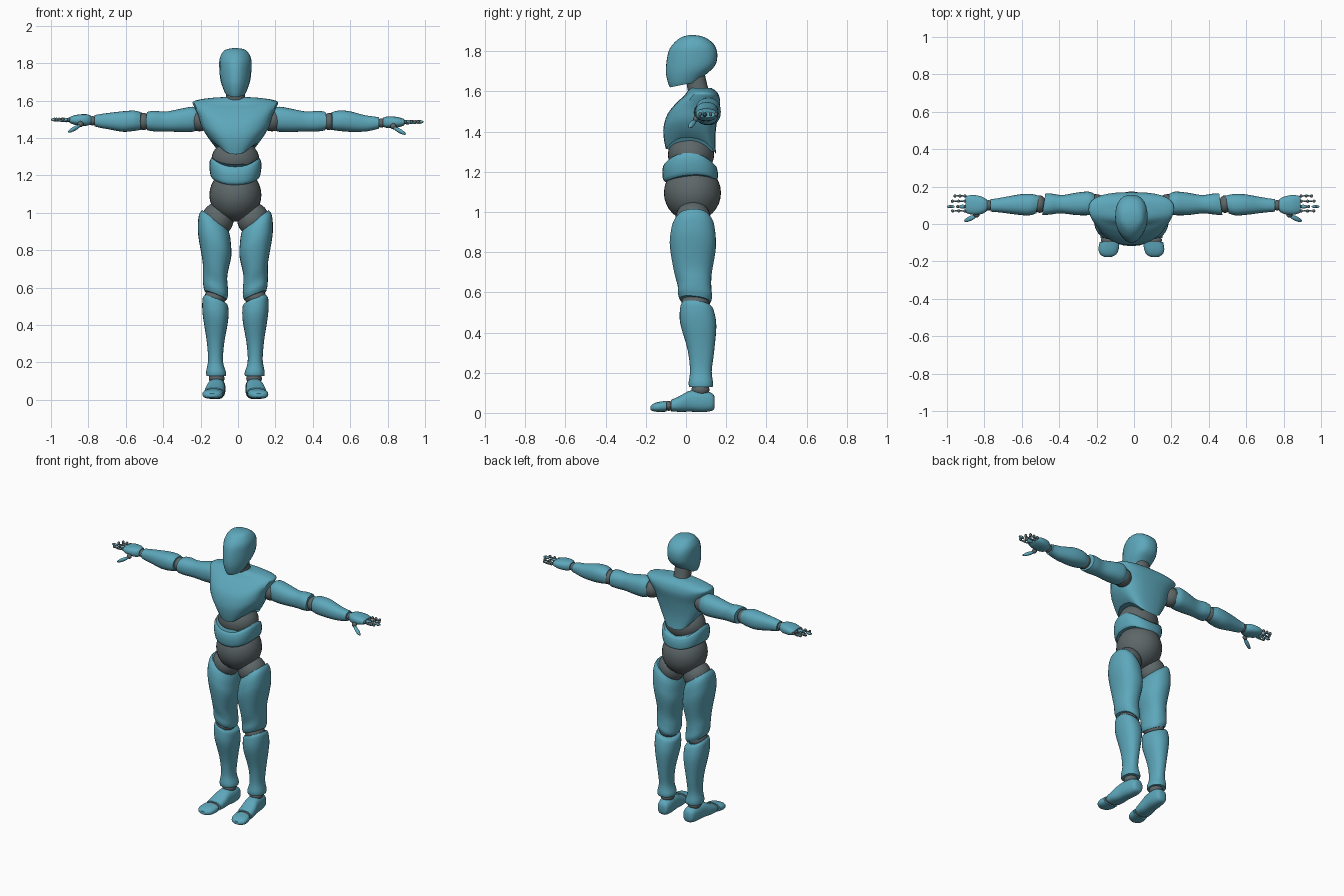
import bpy, bmesh, math
from mathutils import Vector

cube = bpy.data.objects.get("Cube")
if cube:
    bpy.data.objects.remove(cube)

CX = -0.014  # body centre line
made = []


def material(name, rgb):
    m = bpy.data.materials.new(name)
    m.use_nodes = True
    m.diffuse_color = (*rgb, 1)
    bsdf = m.node_tree.nodes["Principled BSDF"]
    bsdf.inputs["Base Color"].default_value = (*rgb, 1)
    bsdf.inputs["Roughness"].default_value = 0.6
    return m


TEAL = material("teal shell", (0.11, 0.39, 0.5))
GREY = material("grey joint", (0.11, 0.135, 0.14))


def finish(name, bm, mat):
    bmesh.ops.recalc_face_normals(bm, faces=bm.faces)
    me = bpy.data.meshes.new(name)
    bm.to_mesh(me)
    bm.free()
    me.materials.append(mat)
    ob = bpy.data.objects.new(name, me)
    bpy.context.collection.objects.link(ob)
    made.append(ob)
    return ob


def spline(keys, steps):
    """Smooth rows between key sections."""
    out = []
    last = len(keys) - 1
    for i in range(last):
        a, b, c, d = (keys[max(0, min(last, j))] for j in (i - 1, i, i + 1, i + 2))
        for s in range(steps):
            t = s / steps
            out.append([0.5 * (2 * q + (r - p) * t + (2 * p - 5 * q + 4 * r - w) * t * t
                               + (3 * q - p - 3 * r + w) * t ** 3)
                        for p, q, r, w in zip(a, b, c, d)])
    return out + [list(keys[-1])]


def loft(name, keys, axis="z", side=1, power=2.3, start=(0, 0, 0), end=(0, 0, 0),
         pinch=0, mat=TEAL, sides=28, steps=4, stretch=1):
    """Rounded sections (t, u, v, radius u, radius v); start and end hold tilt u, tilt v, side lift."""
    bm = bmesh.new()
    rows = spline(keys, steps)
    rings = []
    for i, (t, u, v, ru, rv) in enumerate(rows):
        f = i / (len(rows) - 1)
        tu, tv, lift = (a + (b - a) * f for a, b in zip(start, end))
        ring = []
        for k in range(sides):
            ang = math.tau * k / sides
            c, s = math.cos(ang), math.sin(ang)
            du = math.copysign(abs(c) ** (2 / power), c) * ru
            dv = math.copysign(abs(s) ** (2 / power), s) * rv
            du *= 1 - pinch * max(0, -s) ** 1.5
            h = t + tu * du + tv * dv + lift * c * c
            p = {"z": (u + du, v + dv, h), "x": (h, u + du, v + dv), "y": (u + du, h, v + dv)}[axis]
            ring.append(bm.verts.new((CX + side * p[0] * stretch, p[1], p[2])))
        rings.append(ring)
    for a, b in zip(rings, rings[1:]):
        for k in range(sides):
            bm.faces.new((a[k], a[k - 1], b[k - 1], b[k]))
    bm.faces.new(rings[0])
    bm.faces.new(rings[-1])
    return finish(name, bm, mat)


def ball(name, centre, radii, mat=GREY, detail=20):
    bm = bmesh.new()
    bmesh.ops.create_uvsphere(bm, u_segments=detail, v_segments=detail // 2, radius=1)
    bmesh.ops.scale(bm, vec=radii, verts=bm.verts)
    bmesh.ops.translate(bm, vec=Vector(centre) + Vector((CX, 0, 0)), verts=bm.verts)
    return finish(name, bm, mat)


# Head and neck
loft("head", [(1.635, 0, -0.005, .052, .075), (1.66, 0, 0.0, .064, .09), (1.71, 0, .022, .08, .122),
              (1.77, 0, .03, .086, .126), (1.82, 0, .03, .085, .112), (1.855, 0, .03, .07, .08),
              (1.873, 0, .03, .05, .048), (1.88, 0, .03, .015, .015)],
     power=2.5, start=(0, .2, 0), pinch=.35)
loft("neck", [(1.56, 0, .075, .06, .06), (1.61, 0, .06, .052, .052), (1.68, 0, .045, .05, .05)], mat=GREY)

# Chest shell with raised flanks and wide shoulders
loft("chest", [(1.30, 0, .025, .115, .125), (1.35, 0, .018, .15, .128), (1.41, 0, .018, .18, .13),
               (1.48, 0, .033, .198, .125), (1.54, 0, .062, .222, .108), (1.575, 0, .078, .225, .088),
               (1.6, 0, .08, .165, .072), (1.618, 0, .075, .07, .05)],
     power=2.7, start=(0, -.1, .07), end=(0, 0, 0), pinch=.25)

# Abdomen, waist band and pelvis
ball("abdomen_ball", (0, .025, 1.285), (.128, .115, .105), detail=32)
loft("waist_band", [(1.155, 0, .025, .125, .128), (1.165, 0, .022, .133, .136), (1.2, 0, .02, .139, .138),
                    (1.228, 0, .02, .137, .132), (1.238, 0, .022, .128, .124)],
     power=2.4, start=(0, .05, .03), end=(0, -.06, .055))
ball("pelvis_ball", (0, .032, 1.095), (.139, .142, .142), detail=32)

for side, word in ((1, "left"), (-1, "right")):
    # Leg
    ball(f"{word}_hip_joint", (side * .095, .035, .965), (.086, .088, .09), detail=24)
    loft(f"{word}_thigh", [(.962, .108, .038, .07, .085), (.935, .111, .037, .082, .102),
                           (.89, .112, .035, .088, .112), (.82, .11, .034, .088, .114),
                           (.7, .109, .034, .066, .094), (.63, .107, .042, .067, .084),
                           (.585, .106, .045, .066, .085), (.558, .106, .045, .059, .076)],
         side=side, start=(.75, 0, 0), end=(.4, -.12, 0))
    ball(f"{word}_knee_joint", (side * .106, .047, .55), (.058, .07, .05))
    loft(f"{word}_shin", [(.535, .106, .053, .06, .073), (.515, .107, .055, .069, .084),
                          (.44, .107, .061, .068, .09), (.31, .107, .074, .047, .066),
                          (.21, .106, .074, .04, .054), (.15, .103, .074, .053, .061),
                          (.128, .103, .074, .052, .058)],
         side=side, start=(.38, -.12, 0))
    ball(f"{word}_ankle_joint", (side * .1, .072, .115), (.042, .045, .035))
    # Foot and toes
    loft(f"{word}_foot", [(.143, .094, .052, .022, .025), (.13, .095, .054, .037, .043),
                          (.085, .098, .058, .045, .054), (.02, .104, .058, .048, .052),
                          (-.03, .11, .045, .053, .04), (-.075, .114, .036, .052, .028)],
         axis="y", side=side, power=2.5)
    ball(f"{word}_toe_joint", (side * .116, -.086, .035), (.048, .024, .025))
    loft(f"{word}_toes", [(-.097, .117, .033, .053, .027), (-.135, .122, .03, .054, .025),
                          (-.162, .124, .027, .043, .019), (-.176, .125, .024, .02, .01)],
         axis="y", side=side, power=2.5)

    # Arm
    reach = 1 if side == 1 else .98
    drop = -.008 if side == 1 else .004

    def x(v):
        return side * v * reach

    ball(f"{word}_shoulder_joint", (x(.195), .1, 1.495), (.06, .06, .06))
    loft(f"{word}_upper_arm", [(.2, .108, 1.5, .052, .055), (.235, .11, 1.5, .063, .067),
                               (.3, .108, 1.494, .06, .062), (.38, .106, 1.488, .049, .053),
                               (.44, .106, 1.49, .056, .055), (.478, .106, 1.49, .058, .05)],
         axis="x", side=side, stretch=reach, end=(-.15, 0, 0))
    ball(f"{word}_elbow_joint", (x(.5), .106, 1.488), (.034, .047, .046))
    loft(f"{word}_forearm", [(.512, .104, 1.49, .047, .046), (.55, .103, 1.492, .057, .054),
                             (.61, .104, 1.488, .055, .055), (.69, .102, 1.486 + drop, .043, .044),
                             (.74, .1, 1.487 + drop, .036, .036), (.768, .1, 1.488 + drop, .034, .03)],
         axis="x", side=side, stretch=reach, start=(-.15, 0, 0))
    ball(f"{word}_wrist_joint", (x(.78), .1, 1.488 + drop), (.024, .028, .025))

    # Hand
    hz = 1.492 + drop
    loft(f"{word}_palm", [(.788, .1, hz, .03, .024), (.815, .1, hz, .046, .031),
                          (.86, .102, hz, .053, .029), (.895, .104, hz, .047, .02),
                          (.905, .104, hz, .04, .014)],
         axis="x", side=side, stretch=reach, power=2.5)
    ball(f"{word}_thumb_joint", (x(.845), .048, hz - .022), (.016, .014, .016), detail=12)
    thumb = ball(f"{word}_thumb", (x(.878), .03, hz - .046), (.035, .014, .013), TEAL, 14)
    centre = Vector((CX + x(.878), .03, hz - .046))
    for v in thumb.data.vertices:
        along = (v.co.x - centre.x) * side
        v.co.y -= along * .4
        v.co.z -= along * .5
    # Finger chains, from index to little finger
    for finger, (y, length) in {"index": (.07, .08), "middle": (.093, .094),
                                "ring": (.122, .082), "little": (.15, .065)}.items():
        for k in range(3):
            ball(f"{word}_{finger}_knuckle_{k}", (x(.908 + length * k * .42), y, hz + .002),
                 (.009, .009, .011), detail=10)
        # Slim pads linking the knuckles
        if finger == "middle":
            ball(f"{word}_{finger}_base", (x(.92), y, hz), (.025, .011, .012), TEAL, 10)
            ball(f"{word}_{finger}_tip", (x(.985), y, hz + .002), (.023, .009, .009), TEAL, 10)
        else:
            ball(f"{word}_{finger}_pad", (x(.908 + length * .42), y, hz - .004),
                 (length * .42, .005, .006), TEAL, 10)

# Smooth shading with crisp shell rims
bpy.ops.object.select_all(action="DESELECT")
for ob in made:
    ob.select_set(True)
bpy.context.view_layer.objects.active = made[0]
bpy.ops.object.shade_smooth_by_angle(angle=math.radians(38))
